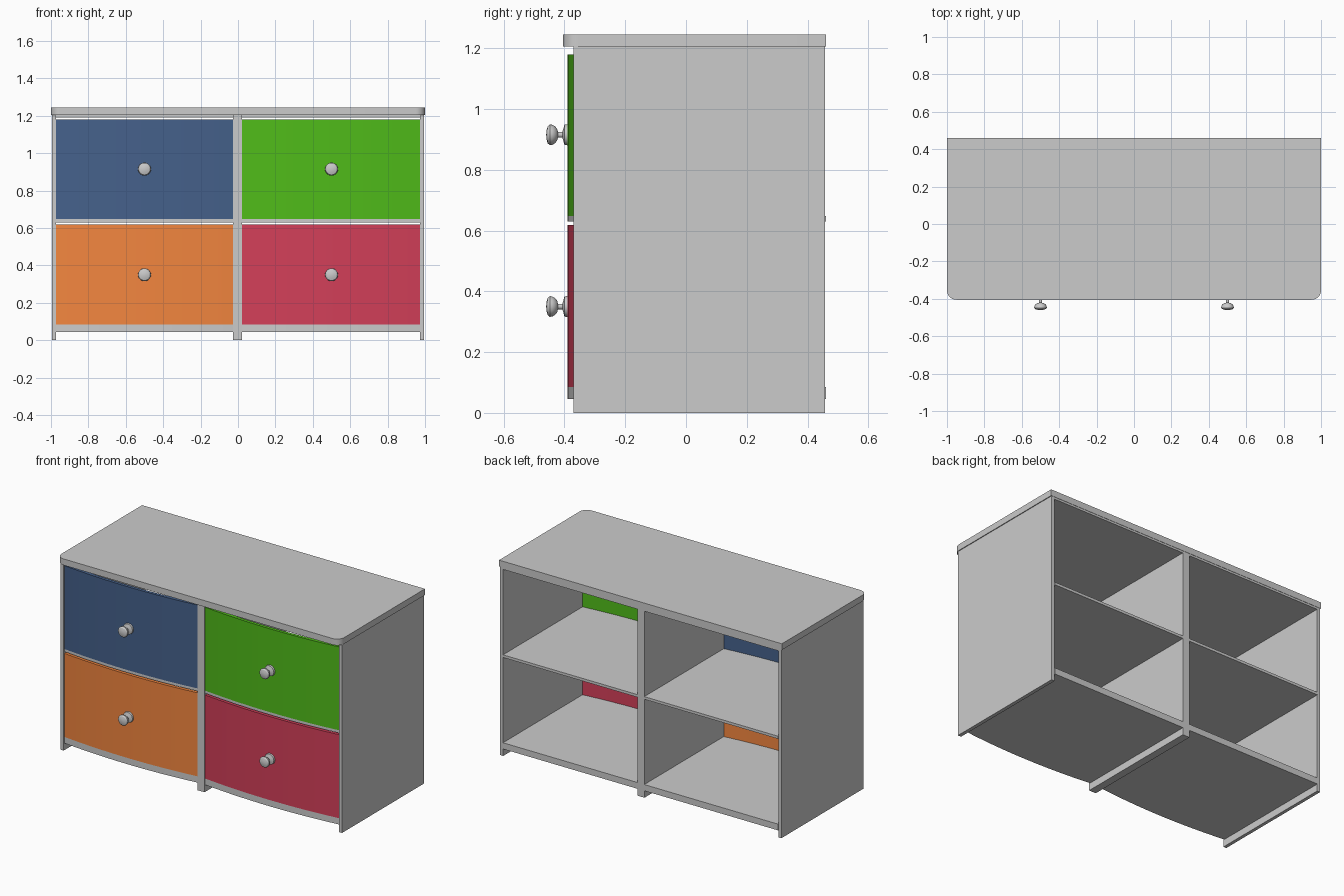
import bpy, bmesh
from math import pi, sin, cos

if "Cube" in bpy.data.objects:
    bpy.data.objects.remove(bpy.data.objects["Cube"])

BACK, FRONT, EDGE = 0.46, -0.39, -0.363   # back plane, bow peak, bow ends


def finish(name, bm, color=None, smooth=False):
    bmesh.ops.recalc_face_normals(bm, faces=bm.faces)
    me = bpy.data.meshes.new(name)
    bm.to_mesh(me)
    bm.free()
    ob = bpy.data.objects.new(name, me)
    bpy.context.collection.objects.link(ob)
    if color:
        mat = bpy.data.materials.new(name + "_paint")
        mat.diffuse_color = (*color, 1)
        mat.use_nodes = True
        mat.node_tree.nodes["Principled BSDF"].inputs["Base Color"].default_value = mat.diffuse_color
        me.materials.append(mat)
    if smooth:
        bpy.ops.object.select_all(action='DESELECT')
        ob.select_set(True)
        bpy.context.view_layer.objects.active = ob
        bpy.ops.object.shade_smooth_by_angle(angle=pi / 6)
    return ob


def prism(name, outline, z0, z1, color=None, smooth=True):
    """Extrude an xy outline from z0 to z1."""
    bm = bmesh.new()
    face = bm.faces.new([bm.verts.new((x, y, z0)) for x, y in outline])
    ext = bmesh.ops.extrude_face_region(bm, geom=[face])
    verts = [v for v in ext["geom"] if isinstance(v, bmesh.types.BMVert)]
    bmesh.ops.translate(bm, verts=verts, vec=(0, 0, z1 - z0))
    return finish(name, bm, color, smooth)


def box(name, x0, x1, y0, y1, z0, z1):
    return prism(name, [(x0, y0), (x1, y0), (x1, y1), (x0, y1)], z0, z1, smooth=False)


def bow(x0, x1, offset=0, n=20):
    """Shallow forward curve between two x positions."""
    return [(x0 + (x1 - x0) * i / n,
             EDGE + offset + (FRONT - EDGE) * (1 - (2 * i / n - 1) ** 2))
            for i in range(n + 1)]


# Top slab with rounded front corners
R, YF = 0.05, -0.405
arc = [i * pi / 16 for i in range(9)]
top = [(-1 + R - R * cos(a), YF + R - R * sin(a)) for a in arc]
top += [(-x, y) for x, y in reversed(top)]
prism("top_slab", top + [(1, BACK), (-1, BACK)], 1.205, 1.245)

# Upright panels
box("left_side", -0.995, -0.974, -0.37, BACK - 0.002, 0, 1.205)
box("right_side", 0.972, 0.995, -0.37, BACK - 0.002, 0, 1.205)
box("divider", -0.027, 0.022, -0.37, BACK - 0.002, 0, 1.205)


# Turned knob: flat-faced mushroom head, stem and flange
KNOB = [(0, -0.46), (0.015, -0.459), (0.028, -0.455), (0.034, -0.448), (0.033, -0.44),
        (0.028, -0.431), (0.019, -0.424), (0.009, -0.421), (0.009, -0.407),
        (0.018, -0.404), (0.033, -0.4), (0.035, -0.388), (0, -0.388)]


def knob(name, x, z):
    bm = bmesh.new()
    vs = [bm.verts.new((x + r, y, z)) for r, y in KNOB]
    edges = [bm.edges.new(p) for p in zip(vs, vs[1:])]
    bmesh.ops.spin(bm, geom=vs + edges, cent=(x, 0, z), axis=(0, 1, 0),
                   angle=2 * pi, steps=24)
    bmesh.ops.remove_doubles(bm, verts=bm.verts, dist=0.0005)
    finish(name, bm, smooth=True)


# Each bay: bowed shelves, two bowed drawer fronts and their knobs
BAYS = {
    "left": (-0.974, -0.027, -0.5, (0.9, 0.24, 0.05), (0.06, 0.12, 0.26)),
    "right": (0.022, 0.972, 0.5, (0.65, 0.05, 0.1), (0.08, 0.5, 0.01)),
}
for side, (x0, x1, kx, low, high) in BAYS.items():
    for part, z0, z1 in (("bottom", 0.045, 0.085), ("middle_shelf", 0.63, 0.647)):
        prism(f"{side}_{part}", bow(x0, x1) + [(x1, BACK), (x0, BACK)], z0, z1)
    box(f"{side}_top_rail", x0, x1, -0.35, BACK - 0.002, 1.192, 1.205)
    for level, z0, z1, kz, color in (("lower", 0.085, 0.619, 0.35, low),
                                     ("upper", 0.647, 1.18, 0.915, high)):
        front = bow(x0, x1) + bow(x0, x1, 0.02)[::-1]
        prism(f"{side}_{level}_drawer_front", front, z0, z1, color)
        knob(f"{side}_{level}_knob", kx, kz)
